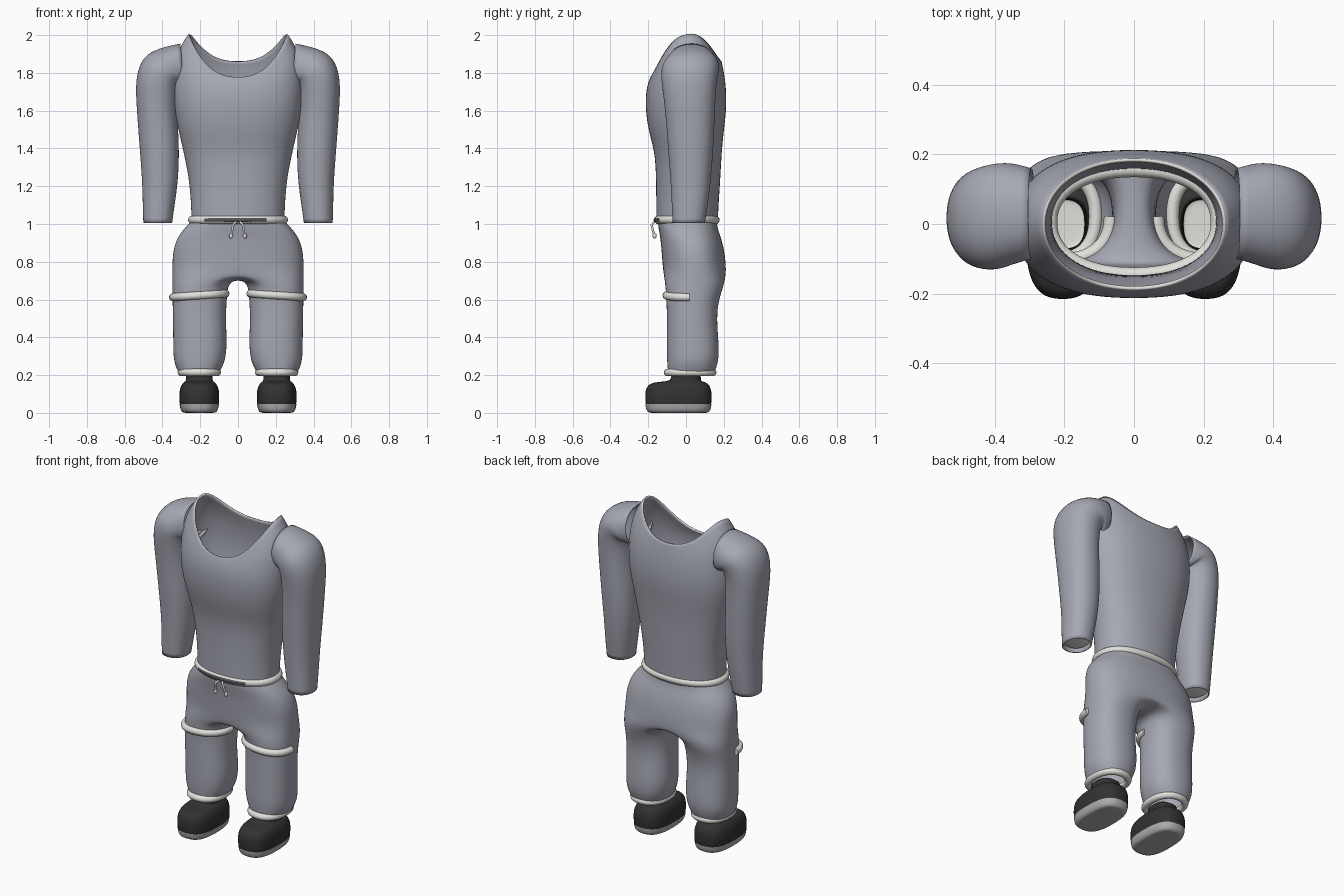
import bpy, bmesh
from math import sin, cos, radians, pi

N = 24
GROW = 1.0115  # makes up for the shrinkage of subdivision

cube = bpy.data.objects.get("Cube")
if cube:
    bpy.data.objects.remove(cube, do_unlink=True)


def material(name, rgb):
    m = bpy.data.materials.new(name)
    m.use_nodes = True
    m.diffuse_color = (*rgb, 1)
    m.node_tree.nodes["Principled BSDF"].inputs["Base Color"].default_value = (*rgb, 1)
    return m


CLOTH = material("blue_grey_cloth", (0.38, 0.39, 0.45))
PALE = material("pale_trim", (0.76, 0.75, 0.71))
DARK = material("dark_shoe", (0.032, 0.032, 0.034))
SOLE = material("grey_sole", (0.42, 0.42, 0.42))
CHARCOAL = material("charcoal_inset", (0.09, 0.09, 0.1))


def power(v, p):
    return (1 if v >= 0 else -1) * abs(v) ** (2 / p)


def ring(cx, cy, z, rx, ry, p=2.2, tilt=0, side=0, back=0, start=0, end=360, steps=N):
    """Rounded oval; side and back raise those parts of the rim."""
    pts = []
    t = radians(tilt)
    for i in range(steps):
        a = radians(start + (end - start) * i / steps)
        x = GROW * rx * power(cos(a), p)
        y = GROW * ry * power(sin(a), p)
        lift = side * abs(cos(a)) ** 2.5 + back * max(sin(a), 0)
        pts.append((cx + x * cos(t), cy + y, z + x * sin(t) + lift))
    return pts


def finish(name, bm, mats, mirror=False, subdiv=2, wall=0):
    me = bpy.data.meshes.new(name)
    bm.to_mesh(me)
    bm.free()
    for m in mats:
        me.materials.append(m)
    for f in me.polygons:
        f.use_smooth = True
    ob = bpy.data.objects.new(name, me)
    bpy.context.collection.objects.link(ob)
    if mirror:
        ob.modifiers.new("mirror", "MIRROR").use_clip = True
    sub = ob.modifiers.new("smooth", "SUBSURF")
    sub.levels = sub.render_levels = subdiv
    if wall:
        s = ob.modifiers.new("wall", "SOLIDIFY")
        s.thickness = wall
        s.offset = -1
        s.material_offset_rim = 1
    return ob


def bridge(bm, a, b, closed=True):
    for i in range(len(a) if closed else len(a) - 1):
        j = (i + 1) % len(a)
        bm.faces.new((a[i], a[j], b[j], b[i]))


def loft(name, rings, mats, cap=False, **kw):
    bm = bmesh.new()
    rows = [[bm.verts.new(p) for p in r] for r in rings]
    for a, b in zip(rows, rows[1:]):
        bridge(bm, a, b)
    if cap:
        bm.faces.new(rows[0][::-1])
    return finish(name, bm, mats, **kw)


def cord(name, pts, radius, mat, closed=False):
    cu = bpy.data.curves.new(name, "CURVE")
    cu.dimensions = "3D"
    cu.bevel_depth = radius
    cu.bevel_resolution = 4
    cu.use_fill_caps = True
    sp = cu.splines.new("POLY")
    sp.points.add(len(pts) - 1)
    for q, p in zip(sp.points, pts):
        q.co = (*p, 1)
    sp.use_cyclic_u = closed
    sp.use_smooth = True
    cu.materials.append(mat)
    ob = bpy.data.objects.new(name, cu)
    bpy.context.collection.objects.link(ob)


# Shirt body with an open scooped neck: cy, z, rx, ry, p, side lift, back lift
body = [
    (.005, 1.0, .245, .162, 2.2, 0, 0),
    (.008, 1.12, .248, .165, 2.2, 0, 0),
    (.012, 1.25, .26, .17, 2.3, 0, 0),
    (.012, 1.38, .287, .176, 2.3, 0, 0),
    (0, 1.5, .315, .2, 2.4, 0, 0),
    (0, 1.62, .34, .215, 2.4, 0, 0),
    (0, 1.7, .345, .211, 2.4, .06, .03),
    (0, 1.745, .322, .2, 2.3, .175, .06),
    (0, 1.775, .262, .188, 2.1, .232, .085),
]
loft("shirt_body", [ring(0, cy, z, rx, ry, p, 0, s, b) for cy, z, rx, ry, p, s, b in body],
     [CLOTH, PALE], wall=.01)

# Sleeves, from the wrist up and over the shoulder: cx, cy, z, rx, ry, tilt
sleeve = [
    (.425, .015, 1.005, .076, .085, 0),
    (.42, .02, 1.1, .084, .095, 0),
    (.412, .025, 1.22, .094, .105, 0),
    (.415, .025, 1.4, .105, .12, 0),
    (.43, .022, 1.6, .105, .13, 0),
    (.432, .015, 1.75, .115, .145, 10),
    (.405, .02, 1.82, .122, .152, 35),
    (.36, .03, 1.83, .115, .148, 65),
    (.295, .03, 1.84, .115, .13, 85),
]
loft("sleeves", [ring(cx, cy, z, rx, ry, 2.2, t) for cx, cy, z, rx, ry, t in sleeve],
     [CLOTH, PALE], mirror=True, wall=.006)
loft("sleeve_linings", [ring(.425, .015, z, .071, .08) for z in (1.015, 1.05)],
     [PALE], cap=True, mirror=True)

# Trousers: one half, with the hip arc splitting into a leg at the crotch
hips = [
    (.008, 1.02, .243, .156),
    (.008, .985, .275, .155),
    (.025, .93, .322, .16),
    (.038, .85, .345, .166),
    (.045, .77, .346, .167),
]
leg = [
    (.2, .048, .69, .146, .158),
    (.203, .035, .6, .143, .137),
    (.205, .03, .5, .139, .131),
    (.2, .036, .36, .142, .138),
    (.205, .036, .27, .136, .136),
    (.207, .028, .215, .108, .122),
]
bm = bmesh.new()
half = N // 2 + 1
prev = None
for cy, z, rx, ry in hips:
    row = [bm.verts.new(p) for p in ring(0, cy, z, rx, ry, 2.4, start=-90, end=270)[:half]]
    if prev:
        bridge(bm, row, prev, closed=False)
    prev = row
for i in range(half, N):
    a = radians(-90 + 360 * i / N)
    prev.append(bm.verts.new((0, cy + ry * GROW * sin(a), z - .065 * abs(cos(a)) ** .5)))
for cx, cy, z, rx, ry in leg:
    row = [bm.verts.new(p) for p in ring(cx, cy, z, rx, ry, 2.3, start=-90, end=270)]
    bridge(bm, row, prev)
    prev = row
finish("trousers", bm, [CLOTH], mirror=True)

# Waistband, its dark inset and the drawstrings
cord("waistband", ring(0, .005, 1.022, .24, .15, steps=64), .022, PALE, closed=True)
cord("waistband_inset", ring(0, .005, 1.022, .247, .163, start=-132, end=-52, steps=20),
     .012, CHARCOAL)
for side, tag in ((1, "left"), (-1, "right")):
    cord(tag + "_drawstring", [(side * .012, -.168, 1.01), (side * .026, -.182, .995),
                               (side * .03, -.176, .97), (side * .035, -.166, .935)], .006, PALE)
    bpy.ops.mesh.primitive_uv_sphere_add(segments=12, ring_count=8, radius=.011,
                                         location=(side * .036, -.166, .938))
    knot = bpy.context.object
    knot.name = tag + "_drawstring_knot"
    knot.scale.z = 1.4
    knot.data.materials.append(PALE)
    bpy.ops.object.shade_smooth()

    # Knee straps around the front of each leg, and ankle cuffs
    strap = ring(.205, .022, .622, .138, .124, 2.3, tilt=-4, start=180, end=366, steps=28)
    cuff = ring(.205, .022, .214, .094, .118, 2.3, steps=40)
    cord(tag + "_knee_strap", [(side * x, y, z) for x, y, z in strap], .021, PALE)
    cord(tag + "_ankle_cuff", [(side * x, y, z) for x, y, z in cuff], .02, PALE, closed=True)

# Shoes with an open ankle: cy, z, rx, ry
upper = [
    (-.04, .042, .1, .17),
    (-.04, .05, .104, .174),
    (-.04, .09, .106, .176),
    (-.04, .13, .103, .172),
    (-.038, .16, .086, .152),
    (-.015, .166, .074, .1),
    (0, .172, .07, .078),
    (0, .205, .07, .078),
    (0, .206, .062, .07),
    (0, .06, .062, .07),
]
sole = [(-.04, 0, .06, .13), (-.04, 0, .088, .158), (-.04, .018, .1, .171), (-.04, .046, .104, .174)]
for name, rows, mat, cap in (("shoe_uppers", upper, DARK, False), ("shoe_soles", sole, SOLE, True)):
    loft(name, [ring(.205, cy, z, rx, ry, 2.7) for cy, z, rx, ry in rows], [mat],
         cap=cap, mirror=True)
loft("insoles", [ring(.205, 0, z, .062, .07, 2.7) for z in (.062, .068)], [PALE],
     cap=True, mirror=True)
